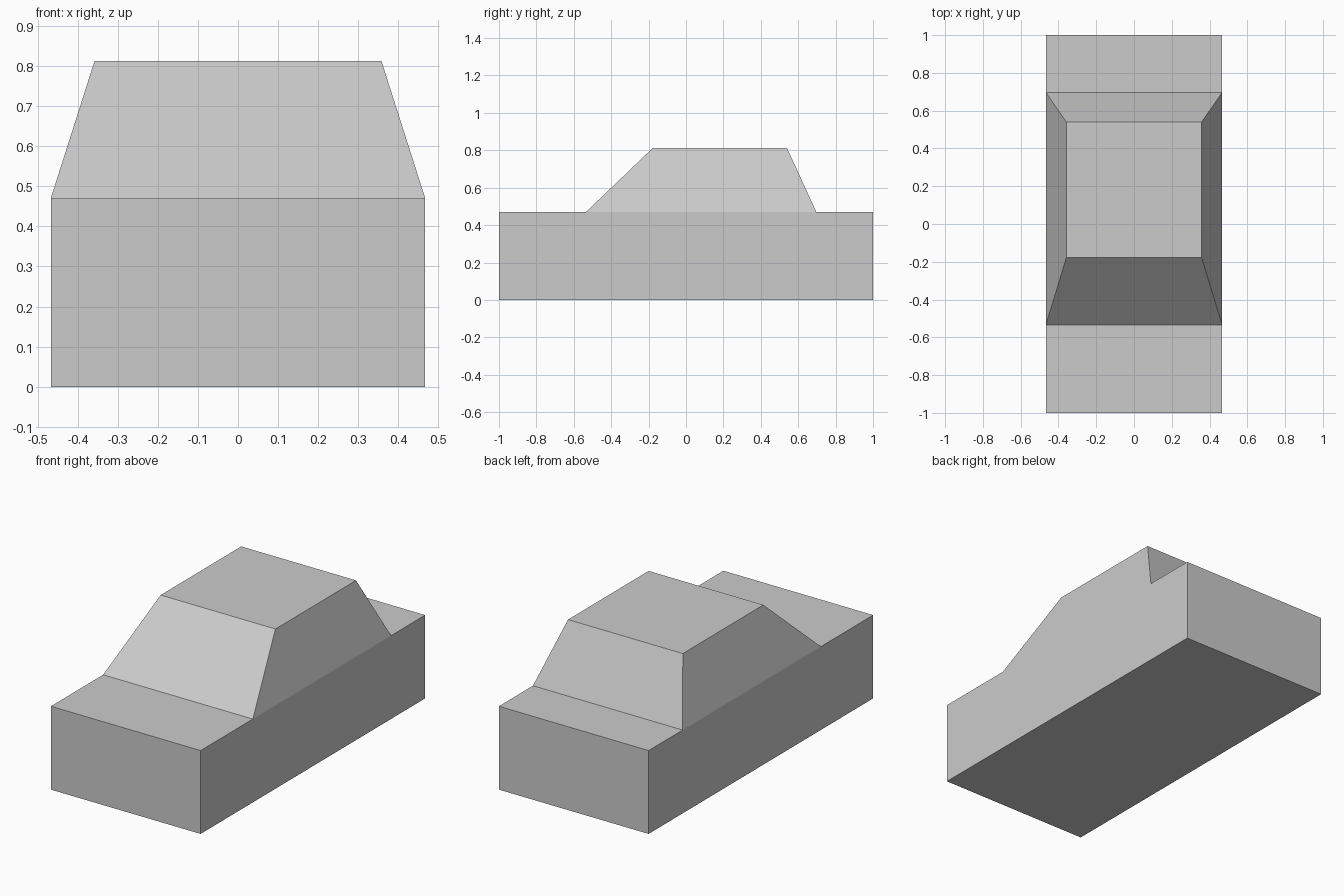
import bpy
import bmesh

if "Cube" in bpy.data.objects:
    bpy.data.objects.remove(bpy.data.objects["Cube"], do_unlink=True)

# Material
paint = bpy.data.materials.new("light_grey")
paint.use_nodes = True
grey = (0.6, 0.6, 0.6, 1)
paint.diffuse_color = grey
paint.node_tree.nodes["Principled BSDF"].inputs["Base Color"].default_value = grey

# Dimensions
half_width, roof_half_width = 0.467, 0.358
deck_z, roof_z = 0.47, 0.812
cabin_front, cabin_back = -0.535, 0.697
roof_front, roof_back = -0.178, 0.54

bm = bmesh.new()

# Lower body: side profile extruded across the width
profile = [(-1, 0), (1, 0), (1, deck_z), (cabin_back, deck_z),
           (cabin_front, deck_z), (-1, deck_z)]
side = bm.faces.new([bm.verts.new((-half_width, y, z)) for y, z in profile])
across = bmesh.ops.extrude_face_region(bm, geom=[side], use_keep_orig=True)
moved = [v for v in across["geom"] if isinstance(v, bmesh.types.BMVert)]
bmesh.ops.translate(bm, verts=moved, vec=(2 * half_width, 0, 0))
bmesh.ops.recalc_face_normals(bm, faces=bm.faces)

# Cabin: raise the middle deck face and taper it to the roof
deck = next(f for f in bm.faces
            if f.normal.z > 0.9 and abs(f.calc_center_median().y) < 0.3)
raised = bmesh.ops.extrude_discrete_faces(bm, faces=[deck])["faces"][0]
for v in raised.verts:
    v.co.x = roof_half_width if v.co.x > 0 else -roof_half_width
    v.co.y = roof_back if v.co.y > 0 else roof_front
    v.co.z = roof_z
bmesh.ops.recalc_face_normals(bm, faces=bm.faces)

mesh = bpy.data.meshes.new("car_body")
bm.to_mesh(mesh)
bm.free()
mesh.materials.append(paint)
body = bpy.data.objects.new("car_body", mesh)
bpy.context.collection.objects.link(body)
